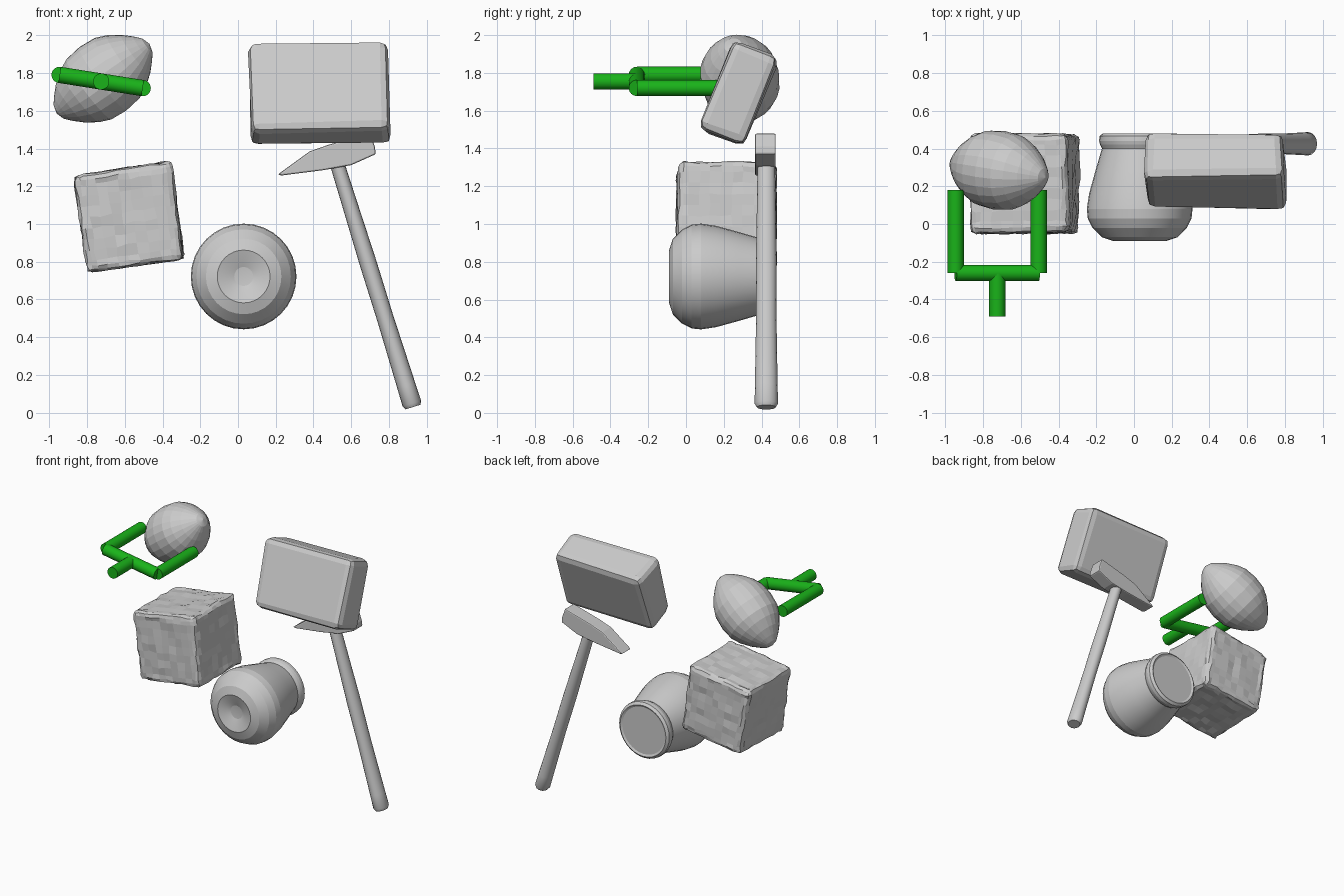
import bpy, bmesh, math, random
from mathutils import Vector, Matrix, Euler

if "Cube" in bpy.data.objects:
    bpy.data.objects.remove(bpy.data.objects["Cube"])

random.seed(4)
green = bpy.data.materials.new("green")
green.diffuse_color = (0.01, 0.45, 0.01, 1)
green.use_nodes = True
green.node_tree.nodes["Principled BSDF"].inputs["Base Color"].default_value = green.diffuse_color


def finish(name, bm, matrix=None, smooth=None, mat=None):
    bmesh.ops.remove_doubles(bm, verts=bm.verts, dist=1e-5)
    if matrix:
        bm.transform(matrix)
    bmesh.ops.recalc_face_normals(bm, faces=bm.faces)
    mesh = bpy.data.meshes.new(name)
    bm.to_mesh(mesh)
    bm.free()
    if mat:
        mesh.materials.append(mat)
    obj = bpy.data.objects.new(name, mesh)
    bpy.context.collection.objects.link(obj)
    if smooth:
        mesh.shade_smooth()
        mesh.set_sharp_from_angle(angle=math.radians(smooth))
    return obj


def lathe(name, profile, origin, axis, sides=32, squash=1, smooth=None, mat=None):
    """Turn (radius, height) points around an axis through origin."""
    bm = bmesh.new()
    rings = [[bm.verts.new((r * math.cos(a), r * squash * math.sin(a), h))
              for a in (2 * math.pi * i / sides for i in range(sides))]
             for r, h in profile]
    for lo, hi in zip(rings, rings[1:]):
        for i in range(sides):
            j = (i + 1) % sides
            bm.faces.new((lo[i], lo[j], hi[j], hi[i]))
    turn = Vector(axis).to_track_quat('Z', 'Y').to_matrix().to_4x4()
    return finish(name, bm, Matrix.Translation(origin) @ turn, smooth, mat)


def tube(name, a, b, r=0.043):
    a, b = Vector(a), Vector(b)
    n = (b - a).length
    return lathe(name, [(0, 0), (r, 0), (r, n), (0, n)], a, b - a, 24,
                 smooth=40, mat=green)


def worn_block(name, size, loc, rot, cuts, bevel, corner_jit, jit, smooth=None):
    """Box with rounded edges and slightly uneven surfaces."""
    bm = bmesh.new()
    bmesh.ops.create_cube(bm, size=1, matrix=Matrix.Diagonal((*size, 1)))
    for v in bm.verts:
        v.co += Vector([random.uniform(-corner_jit, corner_jit) for _ in range(3)])
    if cuts:
        bmesh.ops.subdivide_edges(bm, edges=bm.edges[:], cuts=cuts, use_grid_fill=True)
    bm.normal_update()
    edges = [e for e in bm.edges if e.calc_face_angle(0) > 0.7]
    bmesh.ops.bevel(bm, geom=edges, offset=bevel, segments=2, profile=0.5, affect='EDGES')
    for v in bm.verts:
        v.co += Vector([random.uniform(-jit, jit) for _ in range(3)])
    turn = Euler([math.radians(d) for d in rot]).to_matrix().to_4x4()
    return finish(name, bm, Matrix.Translation(loc) @ turn, smooth)


# Lemon-shaped fruit, lying on a slant
half = [(0.21, 0), (0.2, 0.3), (0.172, 0.5), (0.128, 0.7), (0.083, 0.85), (0.047, 0.95), (0, 1)]
fruit = [(r, -0.31 * t) for r, t in reversed(half)] + [(r, 0.31 * t) for r, t in half[1:]]
lathe("fruit", fruit, (-0.715, 0.285, 1.77), (0.5, -0.08, 0.375), 24)

# Green two-finger gripper
left, right = Vector((-0.945, -0.26, 1.79)), Vector((-0.505, -0.26, 1.72))
mid = (left + right) / 2
reach = Vector((0, 0.44, 0))
tube("finger_left", left, left + reach)
tube("finger_right", right, right + reach)
tube("crossbar", left, right)
tube("wrist", mid - Vector((0, 0.23, 0)), mid)

# Uneven cube
worn_block("cube", (0.515, 0.52, 0.515), (-0.577, 0.215, 1.037), (0, -8, 0),
           8, 0.03, 0.008, 0.006)

# Jar lying on its side with its dimpled base to the front
jar = [(0, -0.055), (0.05, -0.06), (0.09, -0.075), (0.14, -0.09), (0.2, -0.07),
       (0.25, -0.02), (0.275, 0.03), (0.28, 0.08), (0.268, 0.16), (0.235, 0.28),
       (0.2, 0.4), (0.21, 0.42), (0.215, 0.44), (0.213, 0.465), (0.195, 0.48),
       (0.18, 0.472), (0, 0.472)]
lathe("jar", jar, (0.03, 0, 0.722), (0, 1, 0), 32, smooth=12)

# Hammer handle
handle = [(0, 0), (0.05, 0), (0.062, 0.02), (0.06, 0.12), (0.054, 0.5),
          (0.055, 0.8), (0.05, 1.1), (0.046, 1.38), (0, 1.38)]
lathe("hammer_handle", handle, (0.927, 0.425, 0.03), (-0.405, 0, 1.3), 16, 0.83, 35)

# Hammer head: side outline extruded in depth
outline = [(0.21, 1.262), (0.23, 1.257), (0.45, 1.285), (0.6, 1.312), (0.73, 1.37),
           (0.725, 1.41), (0.70, 1.48), (0.48, 1.42), (0.38, 1.385)]
bm = bmesh.new()
face = bm.faces.new([bm.verts.new((x, 0.365, z)) for x, z in outline])
out = bmesh.ops.extrude_face_region(bm, geom=[face])
for v in out["geom"]:
    if isinstance(v, bmesh.types.BMVert):
        v.co.y = 0.475
if not any(abs(f.normal.y) > 0.9 and f.calc_center_median().y < 0.4 for f in bm.faces):
    bmesh.ops.holes_fill(bm, edges=bm.edges[:])
head = finish("hammer_head", bm)
bev = head.modifiers.new("soft_edges", 'BEVEL')
bev.width, bev.segments = 0.008, 2

# Leaning brick with rounded edges
worn_block("brick", (0.735, 0.255, 0.505), (0.435, 0.278, 1.69), (-21, -1.2, 0),
           0, 0.045, 0.012, 0.004)
